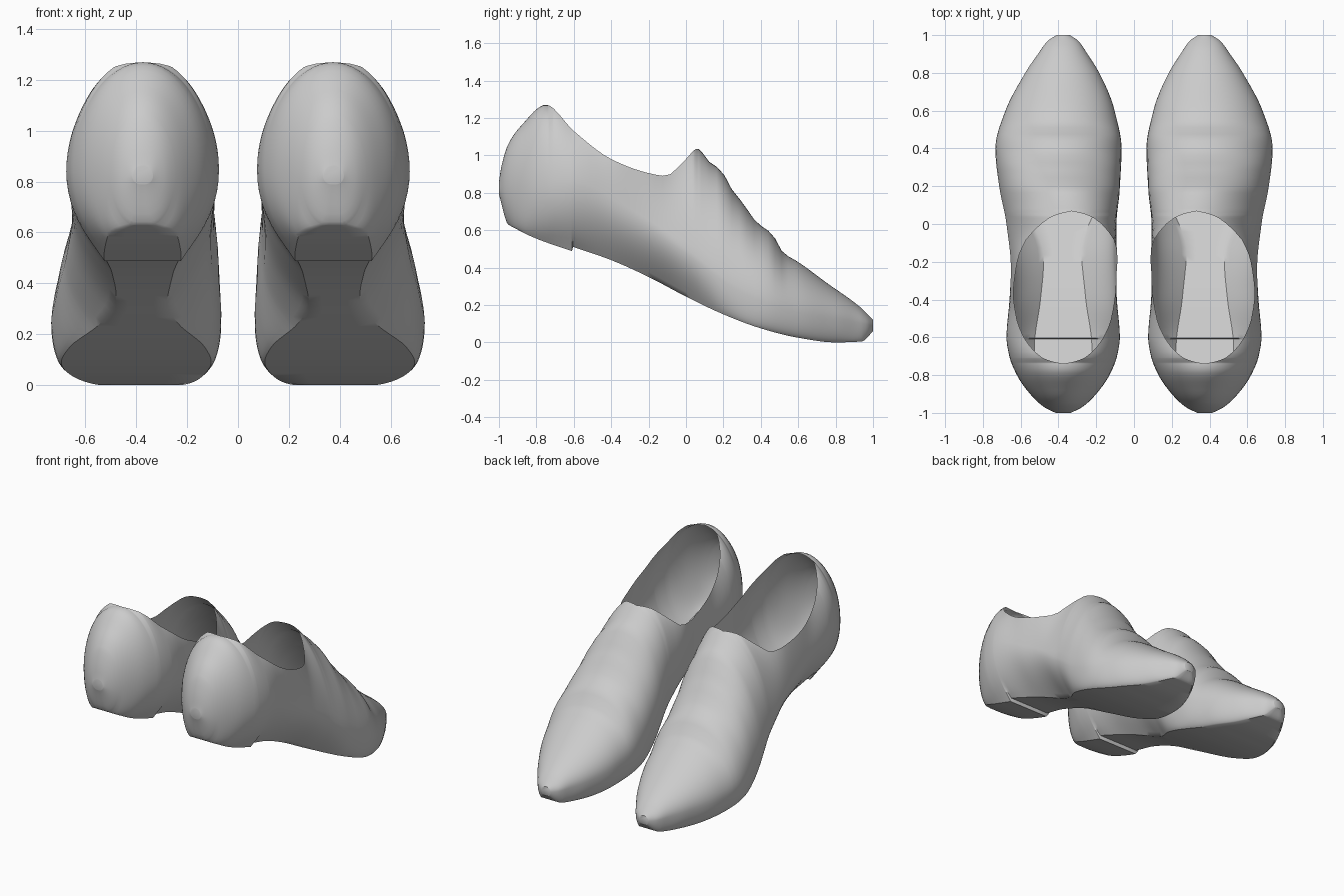
import bpy, bmesh, math

if "Cube" in bpy.data.objects:
    bpy.data.objects.remove(bpy.data.objects["Cube"])


def curve(*keys):
    """Smooth monotone interpolation through (y, value) keys."""
    xs, vs = zip(*keys)
    d = [(vs[i + 1] - vs[i]) / (xs[i + 1] - xs[i]) for i in range(len(xs) - 1)]
    m = [d[0]] + [0 if a * b <= 0 else 2 * a * b / (a + b) for a, b in zip(d, d[1:])] + [d[-1]]

    def f(x):
        if x <= xs[0]:
            return vs[0]
        for i in range(len(d)):
            if x <= xs[i + 1]:
                h = xs[i + 1] - xs[i]
                t = (x - xs[i]) / h
                return ((2*t**3 - 3*t*t + 1) * vs[i] + (t**3 - 2*t*t + t) * h * m[i]
                        + (3*t*t - 2*t**3) * vs[i + 1] + (t**3 - t*t) * h * m[i + 1])
        return vs[-1]
    return f


# Side profile: underside, extra depth of heel block, height of widest point, top line
bottom = curve((-1, .79), (-.95, .63), (-.61, .513), (-.4, .44), (-.2, .35), (0, .245), (.2, .15),
               (.4, .075), (.6, .025), (.8, 0), (.94, .005), (1, .06))
drop = curve((-.9, 0), (-.61, .025), (-.604, 0), (1, 0))
waist = curve((-1, .82), (-.6, .84), (-.3, .7), (0, .5), (.3, .29), (.6, .18), (1, .09))
top = curve((-1, .86), (-.985, .95), (-.95, 1.06), (-.88, 1.16), (-.75, 1.27), (-.6, 1.13),
            (-.4, .98), (-.2, .905), (-.11, .89), (0, .98), (.06, 1.035), (.13, .96), (.19, .92),
            (.23, .84), (.3, .75), (.38, .64), (.46, .58), (.52, .48), (.6, .43), (.75, .32),
            (.93, .19), (1, .12))
# Plan half widths: body, sole, foot opening
width = curve((-1, .04), (-.97, .1), (-.9, .175), (-.8, .245), (-.7, .285), (-.6, .3), (-.4, .284),
              (-.2, .275), (0, .287), (.2, .318), (.4, .334), (.6, .289), (.8, .196), (.9, .131),
              (.97, .08), (1, .035))
sole = curve((-1, .01), (-.95, .04), (-.92, .1), (-.85, .14), (-.65, .152), (-.4, .12), (-.15, .1),
             (0, .15), (.2, .265), (.35, .295), (.6, .24), (.8, .15), (.92, .09), (.97, .05), (1, .02))
gap = curve((-.74, 0), (-.725, .07), (-.7, .125), (-.6, .21), (-.5, .25), (-.35, .27), (-.2, .265),
            (-.1, .24), (-.03, .19), (.03, .12), (.055, .06), (.068, 0))
# Roundness of the lower wall
round_low = curve((-1, .8), (-.7, .5), (-.4, .1), (0, .1), (.3, .7), (1, .7))
# Centre lines of the body and of the top ridge
mid = curve((-1, .375), (-.3, .375), (0, .388), (.4, .4), (.8, .38), (1, .375))
ridge = curve((-1, .375), (-.4, .37), (.06, .33), (.4, .38), (1, .375))


def section(y):
    """Cross-section ring from the right rim, under the sole, to the left rim."""
    c, ct, w, b, g = mid(y), ridge(y), width(y), sole(y), gap(y)
    zb, zm, zt, dz, k = bottom(y), waist(y), top(y), drop(y), round_low(y)
    half = [(0, 0, zb - dz), (b * .5, 0, zb - dz)]
    for i in range(11):
        t = i / 10
        rise = (1 - k) * t + k * (1 - math.cos(t * math.pi / 2))
        half.append((b + (w - b) * math.sin(t * math.pi / 2), 0,
                     zb + (zm - zb) * rise - dz * (1 - t) ** 6))
    end = math.acos(min(1, g / w))          # the opening trims the upper ellipse
    for i in range(1, 17):
        a = i / 16 * end
        s = math.sin(a) / math.sin(end)
        half.append((w * math.cos(a), s, zm + (zt - zm) * s))
    place = lambda p, s: (c + (ct - c) * p[1] + s * p[0], y, p[2])
    return [place(p, 1) for p in reversed(half)] + [place(p, -1) for p in half[1:]]


# Shoe shell: lofted sections, open over the foot opening
n = 76
ys = {round(-math.cos(math.pi * i / n), 4) for i in range(n + 1)}
ys |= {-.95, -.74, -.732, -.725, -.712, -.61, -.604, .03, .045, .055, .063, .068, .94}
bm = bmesh.new()
rings = [[bm.verts.new(p) for p in section(y)] for y in sorted(ys)]
for r0, r1 in zip(rings, rings[1:]):
    for i in range(len(r0) - 1):
        bm.faces.new((r0[i], r0[i + 1], r1[i + 1], r1[i]))
# Heel and toe end caps
bm.faces.new(rings[0])
bm.faces.new(rings[-1])
bmesh.ops.remove_doubles(bm, verts=bm.verts, dist=.0004)
bmesh.ops.recalc_face_normals(bm, faces=bm.faces)
mesh = bpy.data.meshes.new("shoe_pair")
bm.to_mesh(mesh)
bm.free()
shoe = bpy.data.objects.new("shoe_pair", mesh)
bpy.context.collection.objects.link(shoe)
bpy.context.view_layer.objects.active = shoe
shoe.select_set(True)
bpy.ops.object.shade_smooth_by_angle(angle=math.radians(40))

# Second shoe
mirror = shoe.modifiers.new("other_shoe", 'MIRROR')
mirror.use_mirror_merge = False
